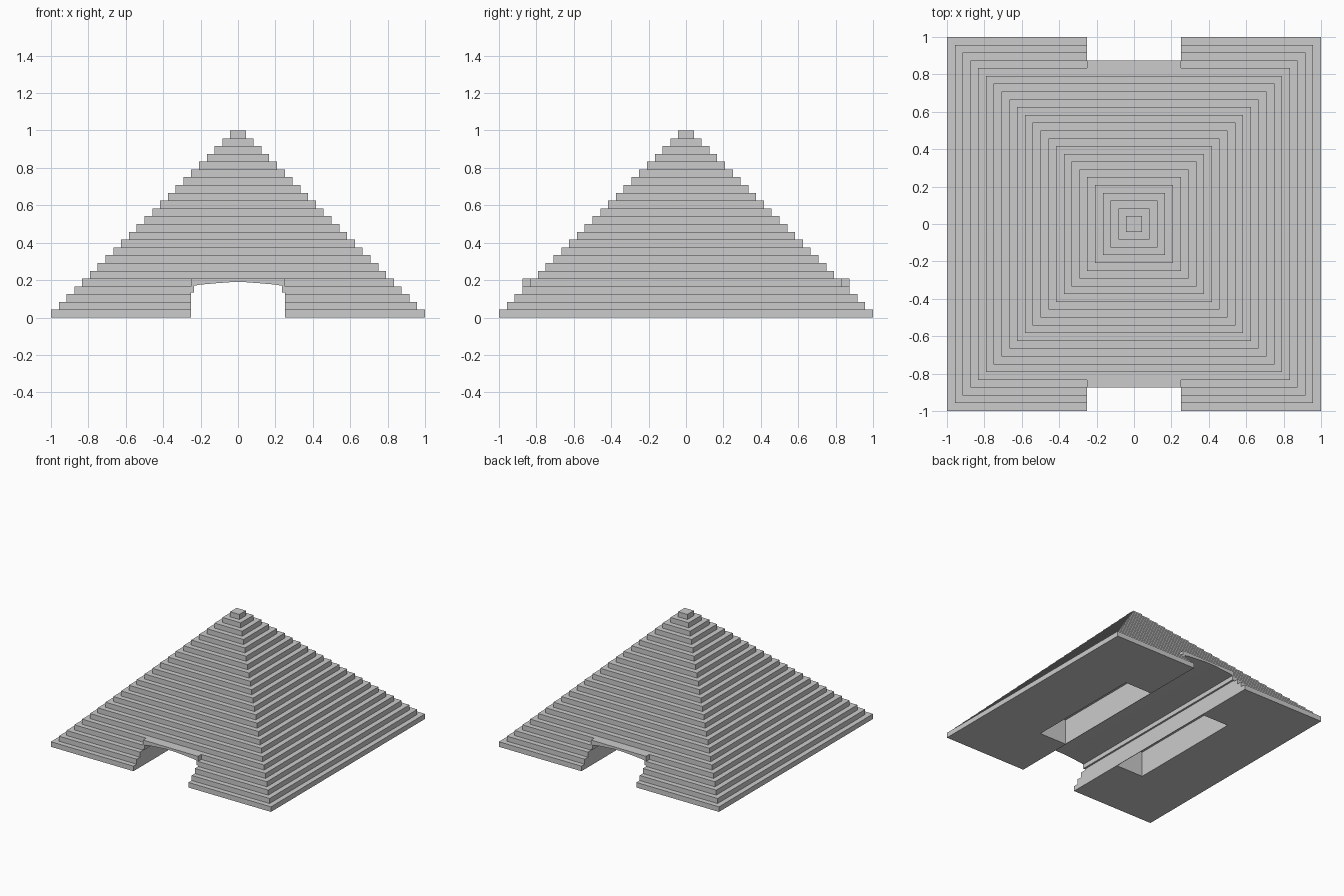
import bpy
import bmesh

STEPS = 24
H = 1 / STEPS                 # rise and run of one step
DOOR = 0.25                   # half width of the passage

old = bpy.data.objects.get("Cube")
if old:
    bpy.data.objects.remove(old)

stone = bpy.data.materials.new("grey_stone")
stone.use_nodes = True
GREY = (0.6, 0.6, 0.6, 1)
stone.diffuse_color = GREY
stone.node_tree.nodes["Principled BSDF"].inputs["Base Color"].default_value = GREY


def finish(name, bm):
    bmesh.ops.recalc_face_normals(bm, faces=bm.faces)
    mesh = bpy.data.meshes.new(name)
    bm.to_mesh(mesh)
    bm.free()
    mesh.materials.append(stone)
    obj = bpy.data.objects.new(name, mesh)
    bpy.context.collection.objects.link(obj)
    return obj


def box(name, x0, x1, y0, y1, z0, z1):
    bm = bmesh.new()
    bmesh.ops.create_cube(bm, size=1)
    for v in bm.verts:
        v.co = (x1 if v.co.x > 0 else x0,
                y1 if v.co.y > 0 else y0,
                z1 if v.co.z > 0 else z0)
    return finish(name, bm)


def cut(obj, cutters):
    for c in cutters:
        mod = obj.modifiers.new("cut", "BOOLEAN")
        mod.operation = "DIFFERENCE"
        mod.solver = "EXACT"
        mod.object = c
    graph = bpy.context.evaluated_depsgraph_get()
    mesh = bpy.data.meshes.new_from_object(obj.evaluated_get(graph))
    obj.modifiers.clear()
    obj.data = mesh


# Stepped pyramid: one continuous stack of square rings
bm = bmesh.new()
rings = []
for i in range(STEPS):
    r = 1 - i * H
    for z in (i * H, (i + 1) * H):
        rings.append([bm.verts.new((sx * r, sy * r, z))
                      for sx, sy in ((-1, -1), (1, -1), (1, 1), (-1, 1))])
for a, b in zip(rings, rings[1:]):
    for k in range(4):
        n = (k + 1) % 4
        bm.faces.new((a[k], a[n], b[n], b[k]))
bm.faces.new(rings[0][::-1])
bm.faces.new(rings[-1])
pyramid = finish("stepped_pyramid", bm)

# Passage cutter: shouldered walls and a shallow ribbed vault
half = [(DOOR, -0.1), (DOOR, 0.134), (0.235, 0.134), (0.235, 0.17),
        (0.2, 0.176), (0.12, 0.183), (0.04, 0.189)]
outline = half + [(-x, z) for x, z in reversed(half)]
bm = bmesh.new()
face = bm.faces.new([bm.verts.new((x, -1.2, z)) for x, z in outline])
ext = bmesh.ops.extrude_face_region(bm, geom=[face])
for g in ext["geom"]:
    if isinstance(g, bmesh.types.BMVert):
        g.co.y = 1.2
passage = finish("passage_cutter", bm)

# Chamber cutters on both sides of the passage, open underneath
chambers = [box("chamber_cutter", min(s * 0.254, s * 0.5), max(s * 0.254, s * 0.5),
                -0.5, 0.5, -0.1, 5 * H) for s in (-1, 1)]

# Lintels over the front and back doorways
lintels = []
for name, s in (("front_lintel", -1), ("back_lintel", 1)):
    ys = sorted((s * (1 - 4 * H), s * (1 - 3 * H)))
    lintels.append(box(name, -DOOR, DOOR, *ys, 4 * H, 5 * H))

cut(pyramid, [passage] + chambers)
for lintel in lintels:
    cut(lintel, [passage])
for helper in [passage] + chambers:
    bpy.data.objects.remove(helper)
